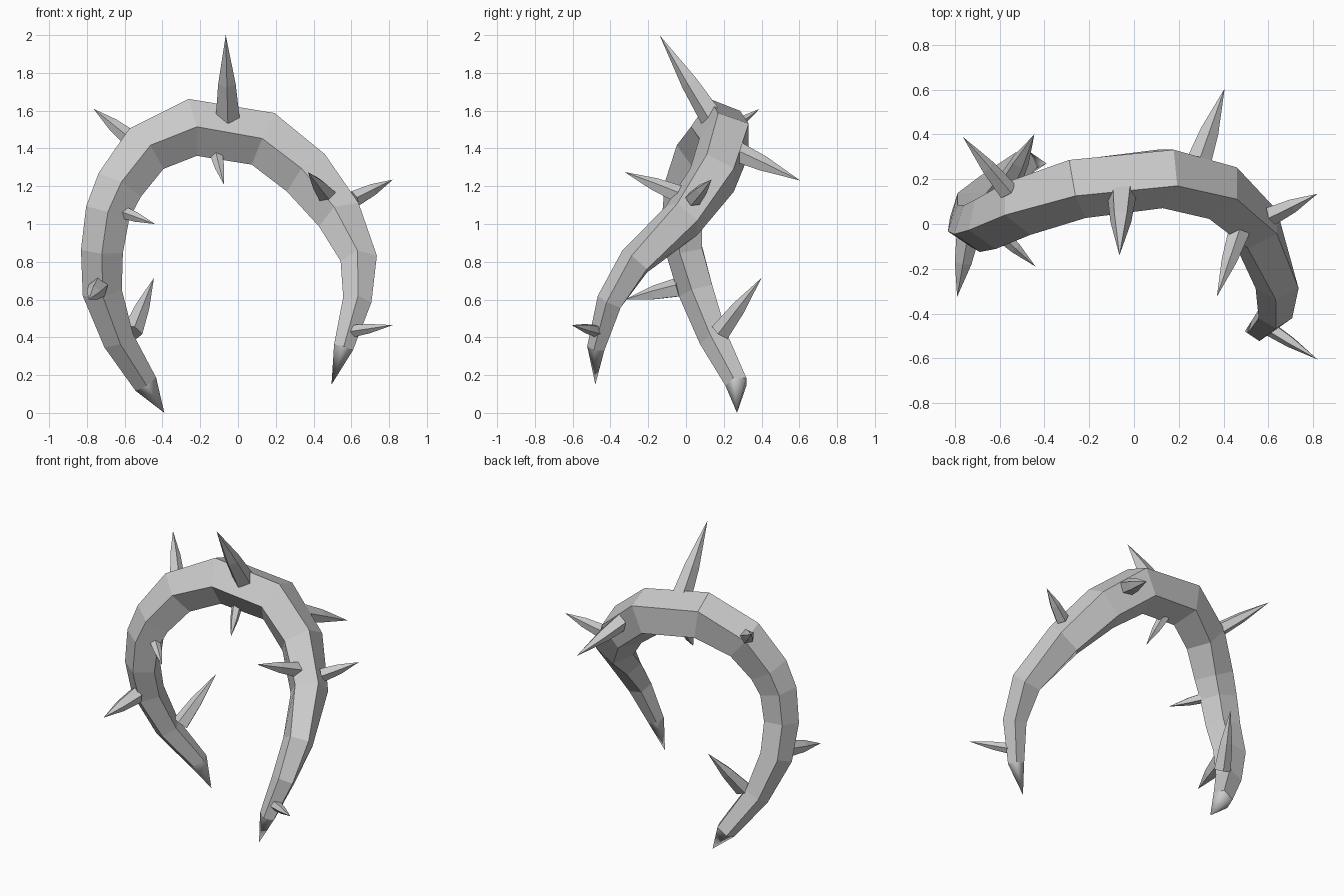
import bpy, bmesh, math
from mathutils import Vector

if "Cube" in bpy.data.objects:
    bpy.data.objects.remove(bpy.data.objects["Cube"])


def frame(axis, hint):
    # perpendicular pair around an axis, first one leaning to the hint
    axis = axis.normalized()
    u = (hint - axis * hint.dot(axis)).normalized()
    return u, axis.cross(u)


def loft(name, rings, tip_start=None, tip_end=None, smooth_tips=False):
    # skin five-sided rings; close each end with a point or a flat face
    bm = bmesh.new()
    loops = [[bm.verts.new(p) for p in r] for r in rings]
    n = len(loops[0])
    for a, b in zip(loops, loops[1:]):
        for i in range(n):
            j = (i + 1) % n
            bm.faces.new((a[i], a[j], b[j], b[i]))
    for loop, tip in ((loops[0], tip_start), (loops[-1], tip_end)):
        if tip is None:
            bm.faces.new(loop)
            continue
        v = bm.verts.new(tip)
        for i in range(n):
            f = bm.faces.new((loop[i], loop[(i + 1) % n], v))
            f.smooth = smooth_tips
    bmesh.ops.recalc_face_normals(bm, faces=bm.faces)
    me = bpy.data.meshes.new(name)
    bm.to_mesh(me)
    bm.free()
    ob = bpy.data.objects.new(name, me)
    bpy.context.collection.objects.link(ob)
    return ob


def ring(c, axis, hint, r, depth=1.0, sides=5):
    u, v = frame(axis, hint)
    return [c + r * (depth * math.cos(t) * u + math.sin(t) * v)
            for t in (2 * math.pi * i / sides for i in range(sides))]


# Arched stem: centre x, y, z and radius
path = [
    (-.49, .27, .155, .068), (-.635, .15, .39, .088), (-.72, .06, .645, .11),
    (-.72, .0, .86, .117), (-.69, -.01, 1.06, .125), (-.63, .01, 1.20, .135),
    (-.495, .08, 1.39, .147), (-.25, .17, 1.51, .16), (.135, .215, 1.45, .157),
    (.37, .15, 1.26, .148), (.545, -.015, 1.03, .128), (.642, -.265, .80, .102),
    (.63, -.40, .59, .08), (.558, -.473, .345, .055)]
tips = Vector((-.39, .27, .0)), Vector((.495, -.48, .15))
pts = [Vector(p[:3]) for p in path]
ext = [tips[0]] + pts + [tips[1]]
front = Vector((0, -1, 0))
rings = []
for i, p in enumerate(path):
    tangent = (ext[i + 1] - ext[i]).normalized() + (ext[i + 2] - ext[i + 1]).normalized()
    rings.append(ring(pts[i], tangent, front, p[3], .92))
loft("arched_stem", rings, tips[0], tips[1], True)

# Thorns: base, tip, radius
thorns = [
    ((-.055, .13, 1.58), (-.065, -.14, 2.0), .068),
    ((-.585, .17, 1.465), (-.765, .39, 1.61), .047),
    ((-.59, -.05, 1.055), (-.44, -.19, 1.0), .036),
    ((-.745, -.07, .655), (-.79, -.325, .60), .055),
    ((-.55, .20, .45), (-.445, .40, .715), .055),
    ((-.11, .14, 1.35), (-.075, .03, 1.21), .036),
    ((.46, -.06, 1.165), (.37, -.325, 1.275), .05),
    ((.29, .28, 1.375), (.405, .605, 1.23), .06),
    ((.64, .05, 1.145), (.82, .135, 1.235), .045),
    ((.62, -.475, .435), (.82, -.605, .465), .036)]
for k, (b, t, r) in enumerate(thorns):
    b, t = Vector(b), Vector(t)
    d = t - b
    hint = front if abs(d.normalized().y) < .8 else Vector((0, 0, 1))
    loft(f"thorn_{k + 1}", [ring(b - d.normalized() * .03, d, hint, r),
                            ring(b + d * .4, d, hint, r * .72)], None, t)
